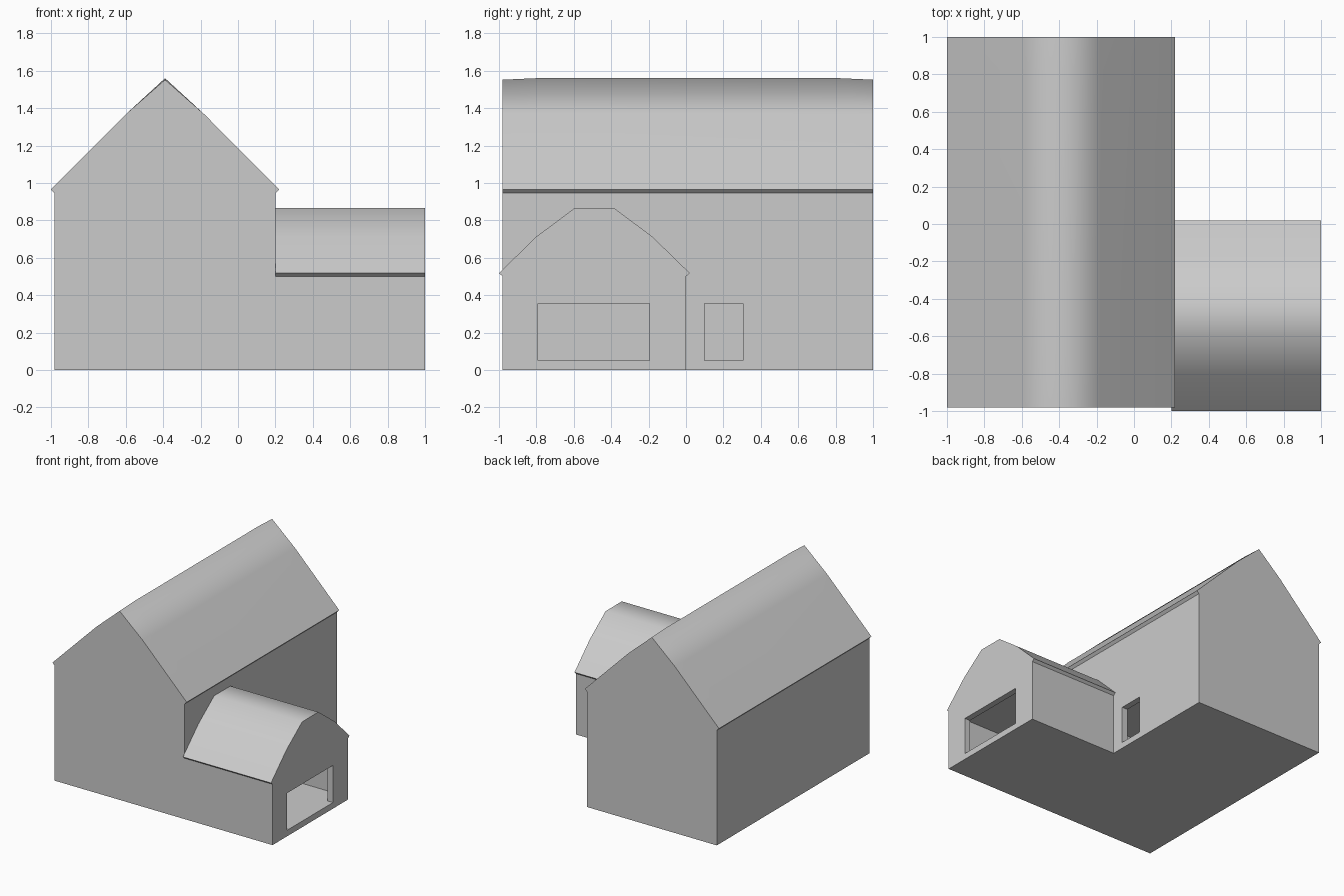
import bpy
import bmesh
from mathutils import Vector

old = bpy.data.objects.get("Cube")
if old:
    bpy.data.objects.remove(old, do_unlink=True)


def link(name, bm):
    bmesh.ops.recalc_face_normals(bm, faces=bm.faces)
    mesh = bpy.data.meshes.new(name)
    bm.to_mesh(mesh)
    bm.free()
    obj = bpy.data.objects.new(name, mesh)
    bpy.context.scene.collection.objects.link(obj)
    return obj


def loft(name, rings):
    """Skin a closed solid through matching rings of points."""
    bm = bmesh.new()
    loops = [[bm.verts.new(p) for p in ring] for ring in rings]
    for a, b in zip(loops, loops[1:]):
        for i in range(len(a)):
            j = (i + 1) % len(a)
            bm.faces.new((a[i], a[j], b[j], b[i]))
    bm.faces.new(loops[0])
    bm.faces.new(loops[-1])
    return link(name, bm)


def box(name, low, high):
    bm = bmesh.new()
    bmesh.ops.create_cube(bm, size=1)
    low, high = Vector(low), Vector(high)
    bmesh.ops.scale(bm, vec=high - low, verts=bm.verts)
    bmesh.ops.translate(bm, vec=(low + high) / 2, verts=bm.verts)
    return link(name, bm)


def carve(obj, cutters):
    """Cut the boxes out of a building, leaving only a clean mesh."""
    for cutter in cutters:
        cutter.hide_render = True
        mod = obj.modifiers.new("opening", 'BOOLEAN')
        mod.operation = 'DIFFERENCE'
        mod.solver = 'EXACT'
        mod.object = cutter
    graph = bpy.context.evaluated_depsgraph_get()
    graph.update()
    mesh = bpy.data.meshes.new_from_object(obj.evaluated_get(graph))
    obj.modifiers.clear()
    obj.data = mesh
    for cutter in cutters:
        bpy.data.objects.remove(cutter, do_unlink=True)


def smooth_roof(obj):
    """Blend the roof slopes together and keep every other edge crisp."""
    bm = bmesh.new()
    bm.from_mesh(obj.data)
    bm.normal_update()
    for face in bm.faces:
        face.smooth = True
    for edge in bm.edges:
        edge.smooth = all(f.normal.z > 0.3 for f in edge.link_faces)
    bm.to_mesh(obj.data)
    bm.free()


# Main house: a gabled section along y, its ridge dipping slightly at the ends
house_section = [(-0.98, 0), (-0.98, 0.945), (-1, 0.965), (-0.6, 1.367),
                 (-0.39, 1.56), (-0.18, 1.367), (0.22, 0.965), (0.2, 0.945), (0.2, 0)]
ridge = 4
house_rings = []
for y, dip in ((-0.98, 0.008), (-0.8, 0), (0.82, 0), (1, 0.008)):
    house_rings.append([(x, y, z - dip if i == ridge else z)
                        for i, (x, z) in enumerate(house_section)])
main_house = loft("main_house", house_rings)

# Side wing: a flat-topped section along x
wing_section = [(-0.98, 0), (-0.98, 0.5), (-1, 0.518), (-0.8, 0.713), (-0.595, 0.866),
                (-0.385, 0.866), (-0.18, 0.713), (0.02, 0.518), (0, 0.5), (0, 0)]
side_wing = loft("side_wing", [[(x, y, z) for y, z in wing_section] for x in (0.2, 1)])

# Rooms and their openings in the right-hand walls
carve(main_house, [
    box("main_room", (-0.93, -0.93, 0.05), (0.15, 0.95, 0.9)),
    box("small_doorway", (0.1, 0.1, 0.05), (0.3, 0.305, 0.355)),
])
carve(side_wing, [
    box("wing_room", (0.25, -0.93, 0.05), (0.95, -0.05, 0.45)),
    box("wide_doorway", (0.9, -0.79, 0.05), (1.1, -0.195, 0.355)),
])

for building in (main_house, side_wing):
    smooth_roof(building)
